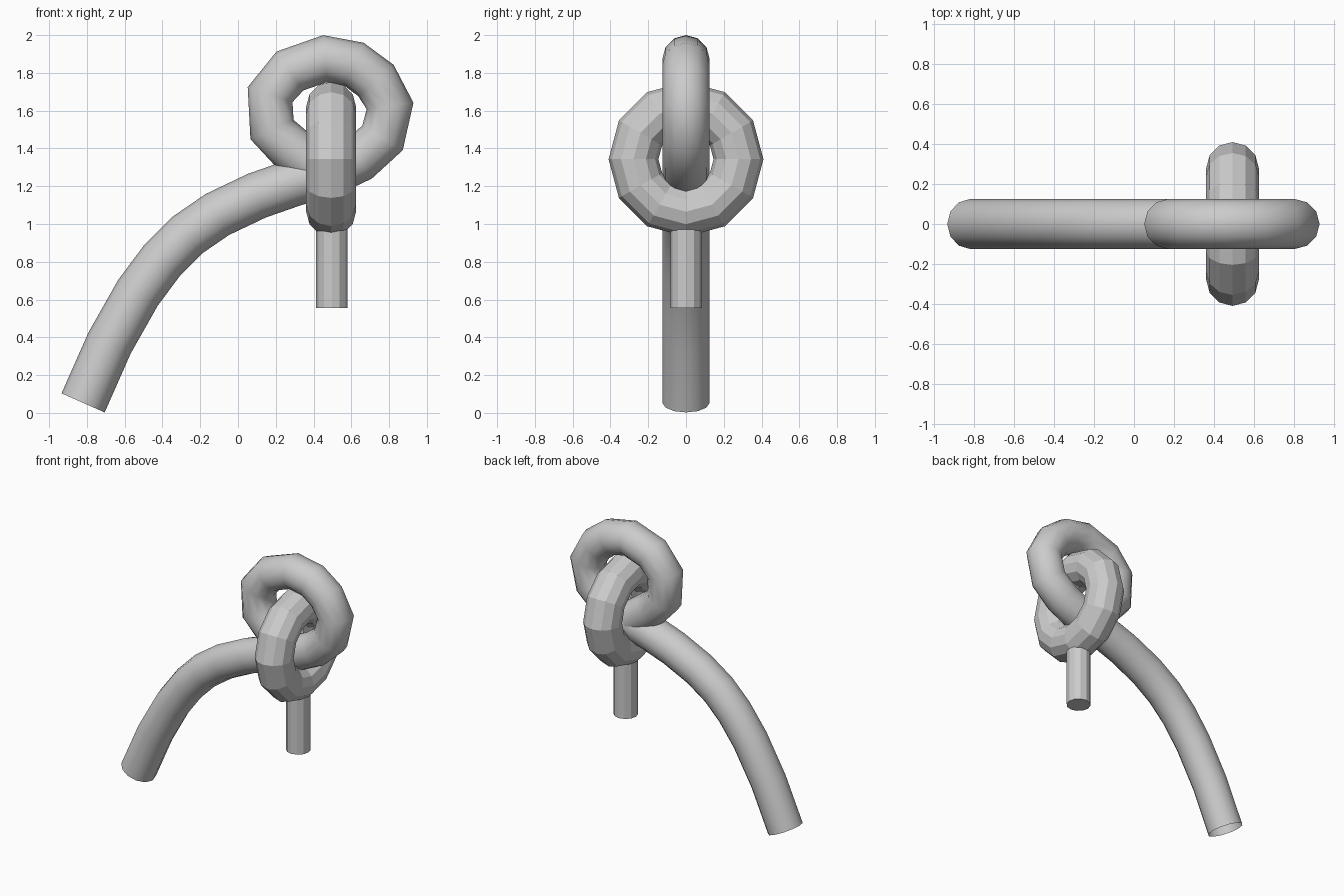
import bpy
import math

if "Cube" in bpy.data.objects:
    bpy.data.objects.remove(bpy.data.objects["Cube"])

# curved tube ending in a closed eye, swept along a path in the x-z plane
path = [(-0.82, 0.053), (-0.68, 0.37), (-0.53, 0.635), (-0.40, 0.81),
        (-0.27, 0.94), (-0.11, 1.05), (0.10, 1.15), (0.30, 1.22),
        (0.48, 1.27), (0.64, 1.345), (0.765, 1.455), (0.805, 1.625),
        (0.73, 1.76), (0.615, 1.845), (0.46, 1.875), (0.275, 1.81),
        (0.17, 1.685), (0.18, 1.50), (0.285, 1.395), (0.43, 1.29)]
curve = bpy.data.curves.new("curved_hook", 'CURVE')
curve.dimensions = '3D'
curve.bevel_depth = 0.125
curve.bevel_resolution = 4
spline = curve.splines.new('POLY')
spline.points.add(len(path) - 1)
for point, (x, z) in zip(spline.points, path):
    point.co = (x, 0, z, 1)
spline.use_smooth = True
hook = bpy.data.objects.new("curved_hook", curve)
bpy.context.collection.objects.link(hook)

# faceted ring linked through the eye
bpy.ops.mesh.primitive_torus_add(
    major_segments=12, minor_segments=12, major_radius=0.278,
    minor_radius=0.132, location=(0.493, 0, 1.343),
    rotation=(0, math.pi / 2, 0))
bpy.context.object.name = "ring"

# short pin under the ring
bottom, top = 0.555, 1.02
bpy.ops.mesh.primitive_cylinder_add(
    vertices=12, radius=0.083, depth=top - bottom,
    location=(0.497, 0, (bottom + top) / 2))
bpy.context.object.name = "pin"
